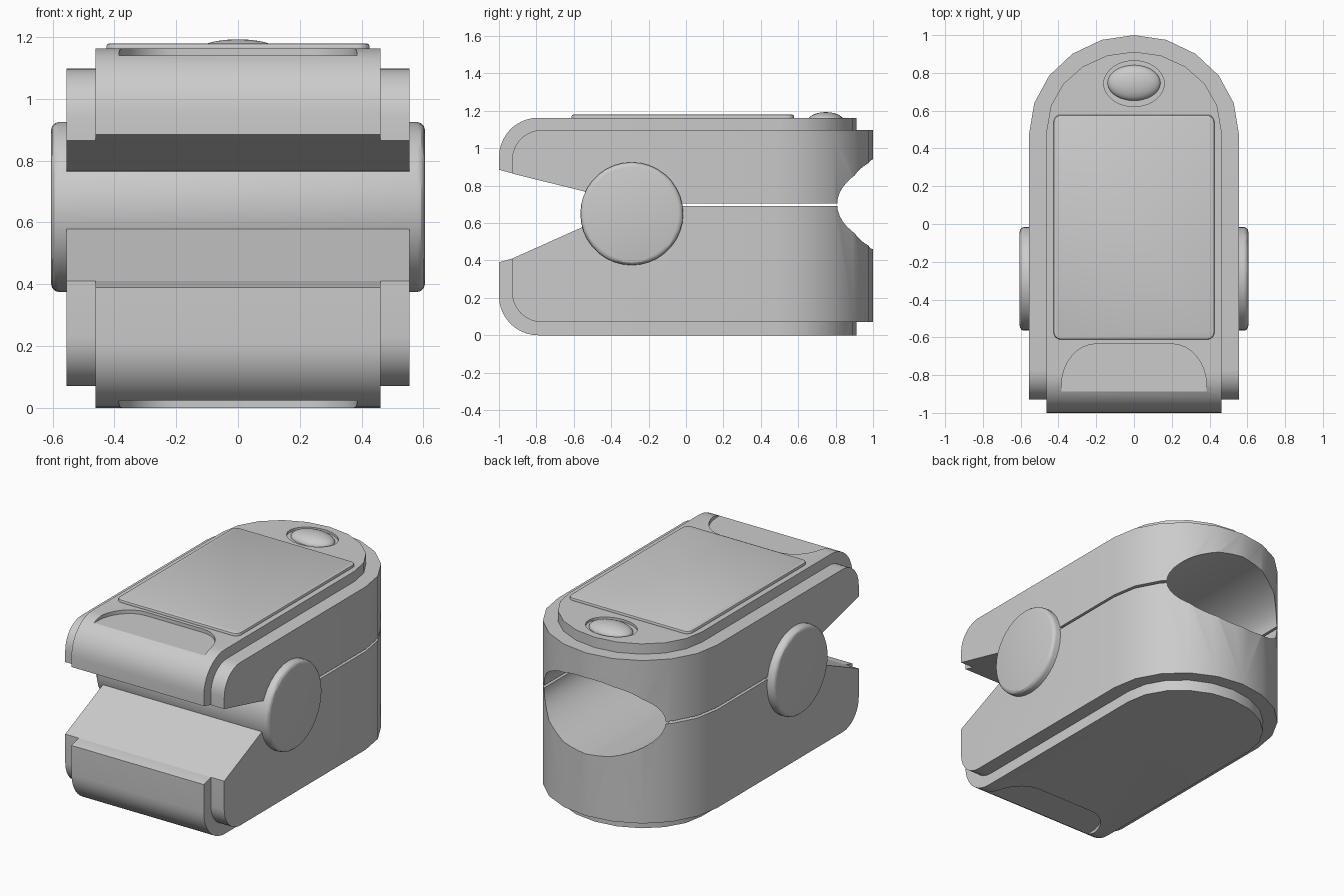
import bpy, bmesh
from math import sin, cos, pi, radians
from mathutils import Matrix

if "Cube" in bpy.data.objects:
    bpy.data.objects.remove(bpy.data.objects["Cube"])


def arc(cx, cy, rx, ry, a0, a1, n):
    return [(cx + rx * cos(radians(a0 + (a1 - a0) * i / n)),
             cy + ry * sin(radians(a0 + (a1 - a0) * i / n))) for i in range(n + 1)]


def finish(name, bm):
    bmesh.ops.recalc_face_normals(bm, faces=bm.faces)
    me = bpy.data.meshes.new(name)
    bm.to_mesh(me)
    bm.free()
    ob = bpy.data.objects.new(name, me)
    bpy.context.collection.objects.link(ob)
    return ob


def prism(name, pts, axis, lo, hi):
    """Extrude a 2D outline along x (yz points), y (xz points) or z (xy points)."""
    put = {'x': lambda p, h: (h, p[0], p[1]),
           'y': lambda p, h: (p[0], h, p[1]),
           'z': lambda p, h: (p[0], p[1], h)}[axis]
    bm = bmesh.new()
    a = [bm.verts.new(put(p, lo)) for p in pts]
    b = [bm.verts.new(put(p, hi)) for p in pts]
    bm.faces.new(a)
    bm.faces.new(b)
    for i in range(len(pts)):
        j = (i + 1) % len(pts)
        bm.faces.new((a[i], a[j], b[j], b[i]))
    return finish(name, bm)


def activate(ob):
    bpy.ops.object.select_all(action='DESELECT')
    ob.select_set(True)
    bpy.context.view_layer.objects.active = ob


def cut(ob, tool, op='DIFFERENCE'):
    m = ob.modifiers.new('cut', 'BOOLEAN')
    m.operation, m.object, m.solver = op, tool, 'EXACT'
    activate(ob)
    bpy.ops.object.modifier_apply(modifier=m.name)
    bpy.data.objects.remove(tool)


def smooth(ob):
    activate(ob)
    bpy.ops.object.shade_smooth_by_angle(angle=radians(30))


def bevel(ob, width, segments, angle=40):
    m = ob.modifiers.new('bevel', 'BEVEL')
    m.width, m.segments, m.limit_method = width, segments, 'ANGLE'
    m.angle_limit = radians(angle)
    activate(ob)
    bpy.ops.object.modifier_apply(modifier=m.name)


def body(name, profile, half_w, arc_y, arc_r):
    """Side profile trimmed by a plan that is square in front, rounded behind."""
    ob = prism(name, profile, 'x', -half_w - 0.1, half_w + 0.1)
    plan = [(-half_w, -1.2), (half_w, -1.2)] + arc(0, arc_y, half_w, arc_r, 0, 180, 10)
    cut(ob, prism('plan', plan, 'z', -0.5, 1.6), 'INTERSECT')
    return ob


# Outer shells, split by a thin gap and opened by the front wedge
lower_shell = body('lower_shell',
                   [(-0.93, 0.41), (-0.55, 0.58), (-0.5, 0.69), (1.1, 0.69), (1.1, 0.07)]
                   + arc(-0.77, 0.23, 0.16, 0.16, 270, 180, 8), 0.555, 0.48, 0.52)
upper_shell = body('upper_shell',
                   [(-0.93, 0.865), (-0.54, 0.768), (-0.5, 0.705), (1.1, 0.705), (1.1, 1.098)]
                   + arc(-0.77, 0.938, 0.16, 0.16, 90, 180, 8), 0.555, 0.48, 0.52)

# Finger opening at the back
for shell in (lower_shell, upper_shell):
    hole = prism('finger_hole', arc(0, 0.70, 0.425, 0.24, 0, 352.5, 47), 'y', -0.15, 1.3)
    cut(shell, hole)

# Narrower covers that stand proud of the shells
lower_cover = body('lower_cover',
                   [(-1, 0.39), (-0.93, 0.41), (-0.85, 0.41), (-0.8, 0.3), (1.1, 0.3), (1.1, 0)]
                   + arc(-0.79, 0.21, 0.21, 0.21, 270, 180, 10), 0.462, 0.5, 0.412)
upper_cover = body('upper_cover',
                   [(-1, 0.885), (-0.93, 0.866), (-0.85, 0.9), (-0.8, 0.97), (1.1, 0.97), (1.1, 1.163)]
                   + arc(-0.79, 0.953, 0.21, 0.21, 90, 180, 10), 0.462, 0.5, 0.412)

# Thumb recesses at the front of both covers
right = arc(0.2, -0.86, 0.185, 0.225, 0, 90, 8)
grip = [(0.385, -1.2)] + right + [(-x, y) for x, y in reversed(right)] + [(-0.385, -1.2)]
cut(upper_cover, prism('grip', grip, 'z', 1.14, 1.4))
cut(lower_cover, prism('grip', grip, 'z', -0.3, 0.023))

# Button well and domed button
cut(upper_cover, prism('well', arc(0, 0.743, 0.16, 0.121, 0, 350, 35), 'z', 1.148, 1.4))
bm = bmesh.new()
bmesh.ops.create_uvsphere(bm, u_segments=36, v_segments=18, radius=1,
                          matrix=Matrix.Translation((0, 0.747, 1.148))
                          @ Matrix.Diagonal((0.14, 0.094, 0.045, 1)))
button = finish('button', bm)

# Screen panel
r = 0.04
x, y0, y1 = 0.426 - r, -0.612 + r, 0.578 - r
outline = (arc(x, y1, r, r, 0, 90, 5) + arc(-x, y1, r, r, 90, 180, 5)
           + arc(-x, y0, r, r, 180, 270, 5) + arc(x, y0, r, r, 270, 360, 5))
screen = prism('screen', outline, 'z', 1.15, 1.18)
bevel(screen, 0.01, 2)

# Hinge barrel with rounded end caps
hinge = prism('hinge', arc(-0.29, 0.65, 0.275, 0.275, 0, 350, 35), 'x', -0.605, 0.605)
bevel(hinge, 0.025, 3)

for ob in (lower_shell, upper_shell, lower_cover, upper_cover, button, screen, hinge):
    smooth(ob)
